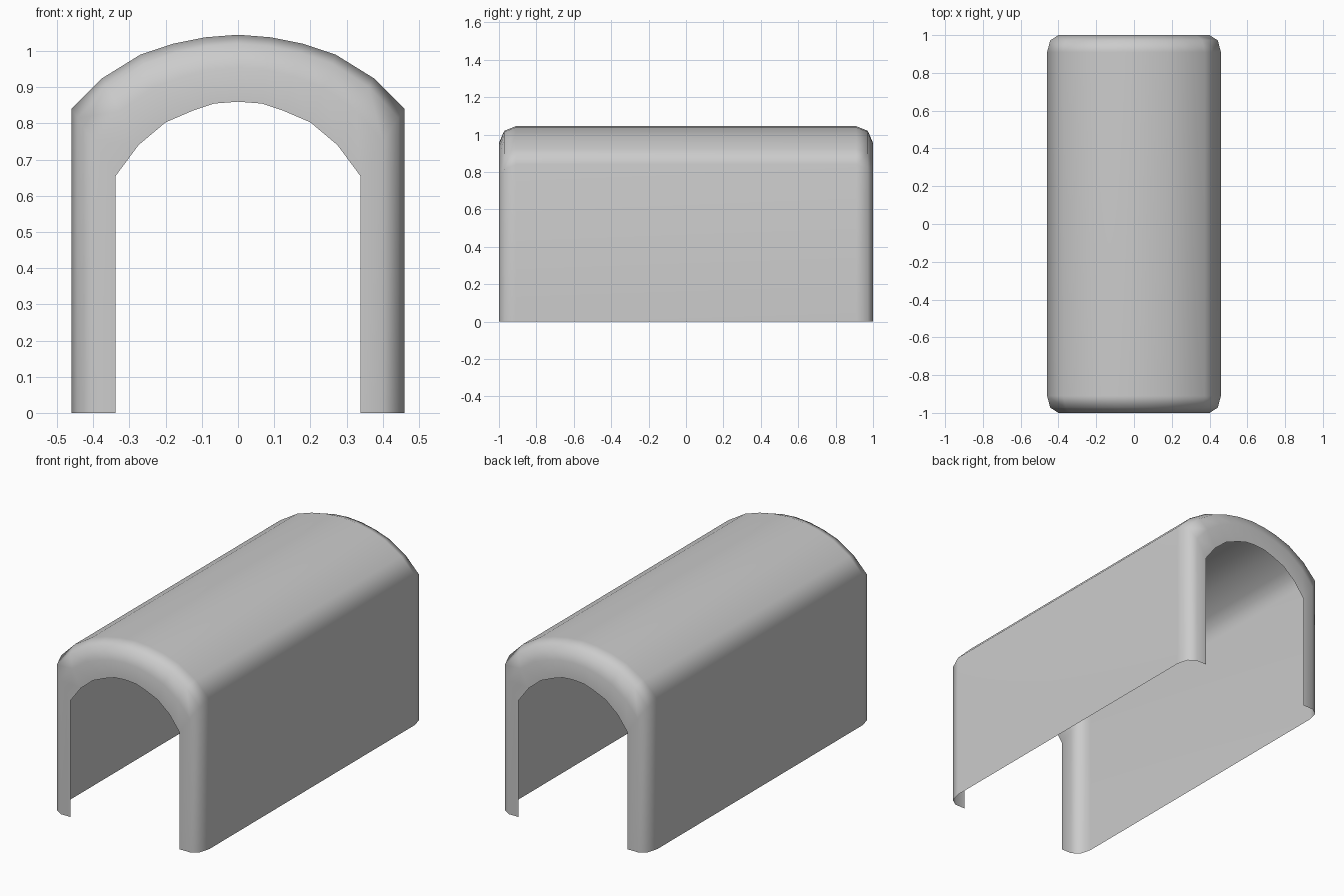
import bpy
import bmesh

cube = bpy.data.objects.get("Cube")
if cube:
    bpy.data.objects.remove(cube, do_unlink=True)

# Single flat colour
grey = bpy.data.materials.new("plain grey")
grey.use_nodes = True
colour = (0.6, 0.6, 0.6, 1)
grey.diffuse_color = colour
grey.node_tree.nodes["Principled BSDF"].inputs["Base Color"].default_value = colour

# Half profiles (x, z) from the foot to the crown
OUTER = [(0.46, 0), (0.46, 0.84), (0.375, 0.925), (0.27, 0.99),
         (0.18, 1.02), (0.09, 1.038), (0, 1.045)]
INNER = [(0.338, 0), (0.338, 0.655), (0.275, 0.74), (0.2, 0.803),
         (0.125, 0.835), (0.065, 0.855), (0, 0.86)]

# Rounded rim: (blend from outer to inner profile, distance along y)
RIM = [(0, 0.91), (0.135, 0.972), (0.487, 1), (1, 1)]


def full_arch(half):
    return half + [(-x, z) for x, z in reversed(half[:-1])]


outer, inner = full_arch(OUTER), full_arch(INNER)
stations = [(t, -y) for t, y in reversed(RIM)] + RIM

# Loft the open shell through the stations, front to back
bm = bmesh.new()
rows = [[bm.verts.new((a[0] + (b[0] - a[0]) * t, y, a[1] + (b[1] - a[1]) * t))
         for a, b in zip(outer, inner)] for t, y in stations]
for row, following in zip(rows, rows[1:]):
    for i in range(len(row) - 1):
        face = bm.faces.new((row[i], following[i], following[i + 1], row[i + 1]))
        face.smooth = True

mesh = bpy.data.meshes.new("arched_cover")
bm.to_mesh(mesh)
bm.free()
mesh.materials.append(grey)
cover = bpy.data.objects.new("arched_cover", mesh)
bpy.context.collection.objects.link(cover)

# Keep the broad walls flat in shading and the rims soft
cover.modifiers.new("soft rims", "WEIGHTED_NORMAL")
